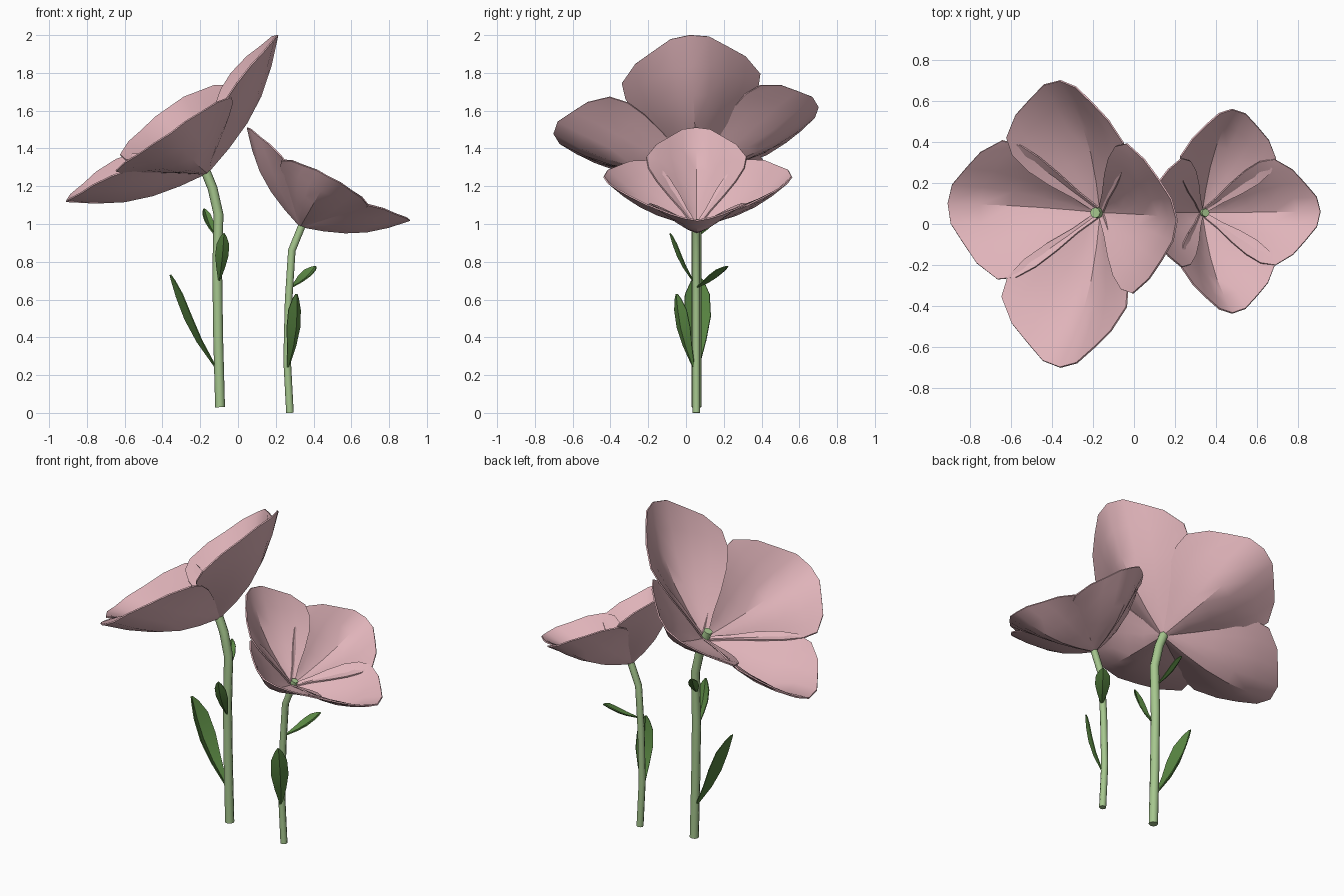
import bpy, math
from mathutils import Vector

if "Cube" in bpy.data.objects:
    bpy.data.objects.remove(bpy.data.objects["Cube"])


def material(name, rgb):
    m = bpy.data.materials.new(name)
    m.diffuse_color = (*rgb, 1)
    m.use_nodes = True
    m.node_tree.nodes["Principled BSDF"].inputs["Base Color"].default_value = m.diffuse_color
    return m


PINK = material("petal pink", (0.745, 0.455, 0.49))
STEM = material("stem green", (0.38, 0.57, 0.27))
LEAF = material("leaf green", (0.10, 0.24, 0.055))


def grid_object(name, rows, mat, thickness):
    """Skin a list of equal-length point rows into a thin sheet."""
    n = len(rows[0])
    verts = [p for r in rows for p in r]
    faces = [(i * n + j, i * n + j + 1, (i + 1) * n + j + 1, (i + 1) * n + j)
             for i in range(len(rows) - 1) for j in range(n - 1)]
    me = bpy.data.meshes.new(name)
    me.from_pydata(verts, [], faces)
    me.materials.append(mat)
    ob = bpy.data.objects.new(name, me)
    bpy.context.collection.objects.link(ob)
    sol = ob.modifiers.new("thickness", "SOLIDIFY")
    sol.thickness = thickness
    sol.offset = 0
    bpy.ops.object.select_all(action='DESELECT')
    ob.select_set(True)
    bpy.context.view_layer.objects.active = ob
    bpy.ops.object.modifier_apply(modifier=sol.name)
    bpy.ops.object.shade_smooth_by_angle(angle=math.radians(35))
    return ob


# petal shape, relative to petal length: along, half width, centre height, edge height
PROFILE = [(0, 0.03, -0.015, 0.0), (0.2, 0.13, -0.06, 0.05), (0.4, 0.25, -0.088, 0.11),
           (0.6, 0.355, -0.088, 0.155), (0.8, 0.43, -0.055, 0.175), (1, 0.45, 0, 0.16)]
# across position and how far that strip reaches: makes the rounded tip
REACH = [(-1, 0.62), (-0.8, 0.77), (-0.55, 0.87), (-0.28, 0.97), (0, 1),
         (0.28, 0.97), (0.55, 0.87), (0.8, 0.77), (1, 0.62)]


def petal(name, centre, tip, axis, left_rise, right_rise):
    c, u, a = Vector(centre), Vector(tip) - Vector(centre), Vector(axis)
    length = u.length
    u.normalize()
    side = a.cross(u).normalized()
    up = u.cross(side)
    rows = []
    for s, w, mid, edge in PROFILE:
        row = []
        for v, r in REACH:
            rim = edge * (right_rise if v > 0 else left_rise)
            height = mid + (rim - mid) * abs(v) ** 1.5
            row.append(c + length * (u * s * r + side * v * w + up * height))
        rows.append(row)
    grid_object(name, rows, PINK, 0.008)


def stem(name, points, radius):
    cu = bpy.data.curves.new(name, 'CURVE')
    cu.dimensions = '3D'
    cu.bevel_depth = radius
    cu.bevel_resolution = 2
    cu.use_fill_caps = True
    sp = cu.splines.new('POLY')
    sp.points.add(len(points) - 1)
    for p, (x, z) in zip(sp.points, points):
        p.co = (x, 0.055, z, 1)
    cu.materials.append(STEM)
    bpy.context.collection.objects.link(bpy.data.objects.new(name, cu))


def leaf(name, base, tip, side, half_width, fold=0.4):
    b, d = Vector(base), Vector(tip) - Vector(base)
    side = Vector(side).normalized()
    up = d.cross(side).normalized()
    if up.z < 0:
        up = -up
    rows = []
    for t, w in [(0, 0.12), (0.3, 0.65), (0.55, 0.98), (0.78, 0.9), (0.93, 0.45), (1, 0.1)]:
        sag = -0.12 * d.length * math.sin(math.pi * t) * 0.5
        rows.append([b + d * t + side * v * w * half_width
                     + up * (sag + abs(v) * w * half_width * fold) for v in (-1, 0, 1)])
    grid_object(name, rows, LEAF, 0.006)


# stems
stem("large_stem", [(-0.095, 0.03), (-0.105, 0.4), (-0.11, 0.75), (-0.103, 1.05),
                    (-0.135, 1.19), (-0.19, 1.325)], 0.026)
stem("small_stem", [(0.275, 0.0), (0.26, 0.28), (0.268, 0.6), (0.285, 0.86),
                    (0.35, 1.02)], 0.02)

# blossoms: centre, axis, then each petal's tip and the rise of its two rims
BLOSSOMS = {
    "large": ((-0.17, 0.055, 1.28), (-0.61, -0.08, 0.79),
              [((0.21, 0.02, 2.0), 0.75, 0.75), ((-0.91, 0.10, 1.12), 1, 1),
               ((-0.36, 0.70, 1.62), 0.5, 1), ((-0.36, -0.70, 1.48), 1, 0.5)]),
    "small": ((0.335, 0.055, 0.995), (0.48, 0, 0.87),
              [((0.05, 0.055, 1.51), 0.9, 0.9), ((0.91, 0.06, 1.02), 1, 1),
               ((0.48, 0.56, 1.25), 1, 0.85), ((0.48, -0.435, 1.25), 0.85, 1)]),
}
for size, (centre, axis, petals) in BLOSSOMS.items():
    for place, (tip, left, right) in zip(("inner", "outer", "back", "front"), petals):
        petal(f"{size}_{place}_petal", centre, tip, axis, left, right)

# leaves
leaf("large_low_leaf", (-0.12, 0.06, 0.24), (-0.36, 0.06, 0.73), (0, 1, 0), 0.072, 0.55)
leaf("large_front_leaf", (-0.10, 0.035, 0.70), (-0.075, -0.085, 0.95), (1, 0.2, 0), 0.036)
leaf("large_back_leaf", (-0.12, 0.07, 0.94), (-0.18, 0.20, 1.08), (0.6, 0.45, 0), 0.028)
leaf("small_low_leaf", (0.265, 0.04, 0.24), (0.31, -0.05, 0.63), (1, 1, 0), 0.05)
leaf("small_high_leaf", (0.285, 0.06, 0.665), (0.41, 0.22, 0.775), (0.75, -0.6, 0), 0.042)
